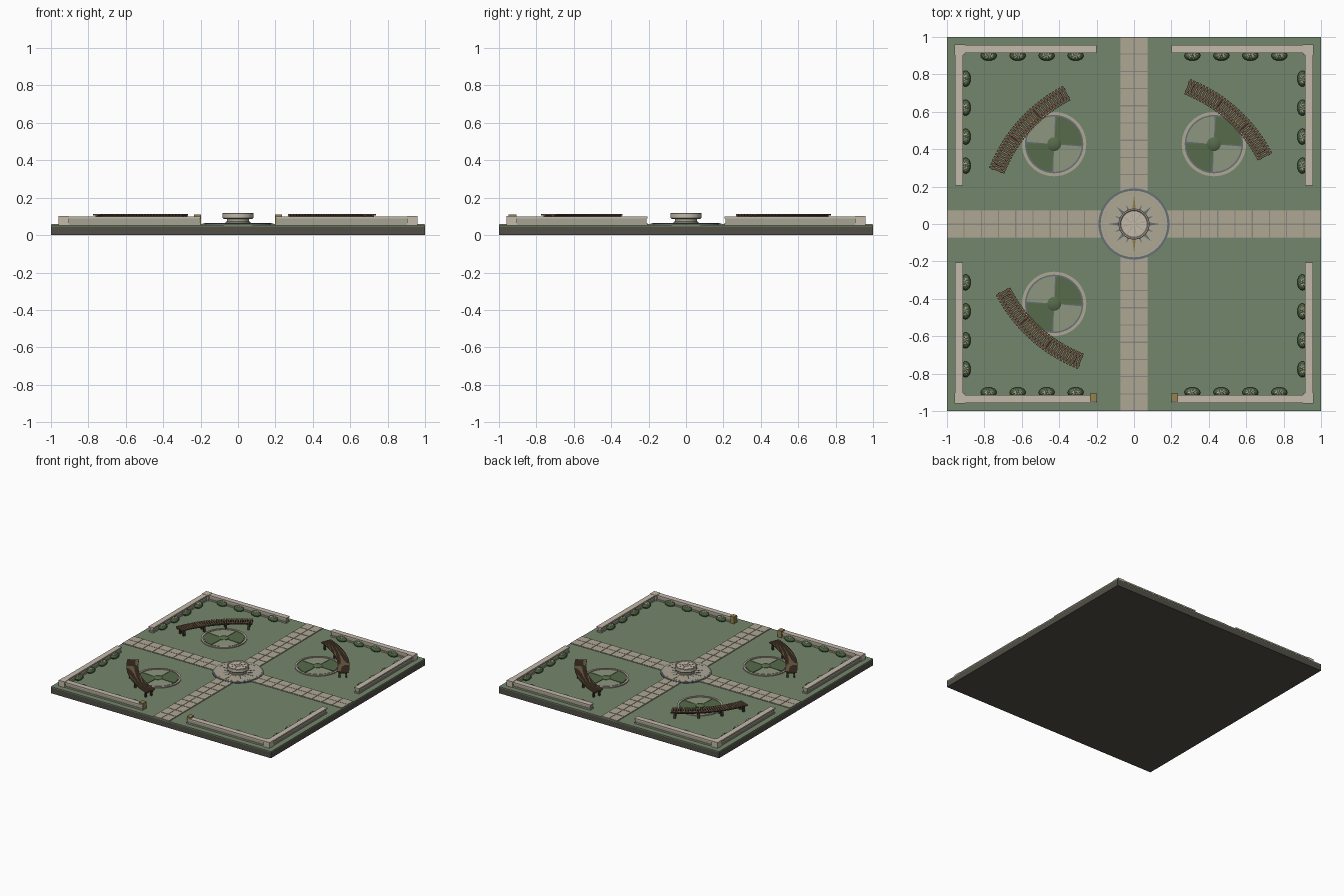
import bpy, bmesh, math
from mathutils import Matrix, Vector
from math import cos, sin, pi, radians

if "Cube" in bpy.data.objects:
    bpy.data.objects.remove(bpy.data.objects["Cube"])

COL = dict(base=(.085, .078, .062), grass=(.175, .24, .15), joint=(.25, .25, .21), stone=(.43, .39, .30),
           cap=(.55, .49, .40), wall=(.38, .37, .29), wood=(.15, .095, .055), dark_wood=(.05, .035, .025),
           leaf=(.06, .11, .045), hedge=(.093, .147, .069), pale=(.27, .31, .215), slate=(.13, .16, .18),
           gold=(.30, .23, .08), petal=(.50, .50, .38))
MAT = {}
for k, c in COL.items():
    MAT[k] = bpy.data.materials.new(k)
    MAT[k].diffuse_color = (*c, 1)


def finish(name, bm, mat, smooth=False):
    bmesh.ops.recalc_face_normals(bm, faces=bm.faces)
    me = bpy.data.meshes.new(name)
    bm.to_mesh(me)
    bm.free()
    me.materials.append(MAT[mat])
    ob = bpy.data.objects.new(name, me)
    bpy.context.collection.objects.link(ob)
    if smooth:
        bpy.ops.object.select_all(action='DESELECT')
        ob.select_set(True)
        bpy.context.view_layer.objects.active = ob
        bpy.ops.object.shade_smooth_by_angle(angle=radians(35))
    return ob


def box(bm, x0, x1, y0, y1, z0, z1, rot=0):
    m = (Matrix.Rotation(rot, 4, 'Z') @ Matrix.Translation(((x0 + x1) / 2, (y0 + y1) / 2, (z0 + z1) / 2))
         @ Matrix.Diagonal((abs(x1 - x0), abs(y1 - y0), z1 - z0, 1)))
    bmesh.ops.create_cube(bm, size=1, matrix=m)


def prism(bm, pts, z0, z1):
    lo = [bm.verts.new((x, y, z0)) for x, y in pts]
    hi = [bm.verts.new((x, y, z1)) for x, y in pts]
    n = len(pts)
    bm.faces.new(lo[::-1])
    bm.faces.new(hi)
    for i in range(n):
        bm.faces.new((lo[i], lo[(i + 1) % n], hi[(i + 1) % n], hi[i]))


def sector(bm, c, r0, r1, a0, a1, z0, z1, n=16):
    A = [a0 + (a1 - a0) * i / n for i in range(n + 1)]
    pts = [(c[0] + r1 * cos(a), c[1] + r1 * sin(a)) for a in A]
    pts += [(c[0] + r0 * cos(a), c[1] + r0 * sin(a)) for a in reversed(A)]
    prism(bm, pts, z0, z1)


def lathe(bm, prof, c=(0, 0), n=48):
    vs = [bm.verts.new((c[0] + r, c[1], z)) for r, z in prof]
    es = [bm.edges.new(p) for p in zip(vs, vs[1:])]
    bmesh.ops.spin(bm, geom=vs + es, cent=(c[0], c[1], 0), axis=(0, 0, 1), angle=2 * pi, steps=n)
    bmesh.ops.remove_doubles(bm, verts=bm.verts, dist=1e-5)


# Base slab and lawn
bm = bmesh.new(); box(bm, -1, 1, -1, 1, 0, .047); finish("base_slab", bm, 'base')
bm = bmesh.new(); box(bm, -1, 1, -1, 1, .047, .055); finish("lawn", bm, 'grass')

# Four path arms with paving slabs
bed, tiles = bmesh.new(), bmesh.new()
for q in range(4):
    rot = q * pi / 2
    box(bed, .15, 1, -.075, .075, .053, .0575, rot)
    step = .092
    for i in range(9):
        x0, x1 = 1 - (i + 1) * step + .003, 1 - i * step - .003
        for s in (-1, 1):
            box(tiles, x0, x1, s * .0015, s * .072, .056, .06, rot)
finish("path_bed", bed, 'joint')
finish("path_slabs", tiles, 'stone')

# Central round plaza
bm = bmesh.new(); lathe(bm, [(0, .05), (.19, .05), (.19, .062), (0, .062)], n=64)
finish("plaza_edge", bm, 'slate', True)
bm = bmesh.new(); lathe(bm, [(0, .06), (.178, .06), (.178, .064), (0, .064)], n=64)
finish("plaza_floor", bm, 'stone', True)
bm = bmesh.new(); lathe(bm, [(.160, .063), (.164, .063), (.164, .0648), (.160, .0648), (.160, .063)], n=64)
finish("plaza_inlay_ring", bm, 'wall')

# Compass star inlay
rays = {'gold': bmesh.new(), 'slate': bmesh.new()}
for i in range(16):
    a = i * pi / 8
    L = .16 if i % 8 == 4 else .14 if i % 4 == 0 else .13 if i % 2 == 0 else .11
    w = .13 if i % 2 == 0 else .09
    pts = [(L * cos(a), L * sin(a)), (.075 * cos(a + w), .075 * sin(a + w)), (.05 * cos(a), .05 * sin(a)),
           (.075 * cos(a - w), .075 * sin(a - w))]
    prism(rays['gold' if i % 8 == 4 else 'slate'], pts, .063, .0655)
for k, b in rays.items():
    finish("star_rays_" + k, b, k)

# Pedestal with a shallow dished top
bm = bmesh.new(); lathe(bm, [(0, .06), (.066, .06), (.066, .07), (.060, .074), (.060, .088), (0, .088)])
finish("pedestal_stem", bm, 'wall', True)
bm = bmesh.new()
lathe(bm, [(0, .085), (.075, .085), (.083, .092), (.083, .116), (.080, .119), (.074, .119), (.070, .114), (0, .114)])
finish("pedestal_bowl", bm, 'cap', True)
bm = bmesh.new()
for i in range(8):
    box(bm, .012, .066, -.0015, .0015, .112, .1155, i * pi / 4 + .2)
finish("pedestal_spokes", bm, 'wall')

# Corner walls: plinth, body, coping and piers
parts = {k: bmesh.new() for k in ('plinth', 'body', 'coping', 'pier')}
for sx in (-1, 1):
    for sy in (-1, 1):
        for key, o, i, z0, z1 in (('plinth', .955, .914, .053, .066), ('body', .95, .92, .06, .09),
                                  ('coping', .957, .913, .089, .1)):
            e = .2 + (.957 - o)
            box(parts[key], sx * e, sx * o, sy * i, sy * o, z0, z1)
            box(parts[key], sx * i, sx * o, sy * (e + .005), sy * i, z0, z1)
        box(parts['pier'], sx * .904, sx * .959, sy * .904, sy * .959, .053, .102)
for k, m in (('plinth', 'wall'), ('body', 'wall'), ('coping', 'cap'), ('pier', 'cap')):
    finish("wall_" + k, parts[k], m)

# Gate posts at the front entrance
bm = bmesh.new()
for s in (-1, 1):
    box(bm, s * .198, s * .234, -.948, -.905, .053, .111)
finish("gate_posts", bm, 'gold')

# Shrubs with pale petals along the inside of every wall
shrubs, petals = bmesh.new(), bmesh.new()
for q in range(4):
    R = Matrix.Rotation(q * pi / 2, 4, 'Z')
    for s in (-1, 1):
        for k, t in enumerate((.312, .467, .622, .777)):
            T = R @ Matrix.Translation((s * t, .9, .07))
            bmesh.ops.create_uvsphere(shrubs, u_segments=16, v_segments=8, radius=1,
                                      matrix=T @ Matrix.Diagonal((.043, .027, .021, 1)))
            for j in range(8):
                a = j * pi / 4 + .2
                M = (T @ Matrix.Translation((.02 * cos(a), .011 * sin(a), .018))
                     @ Matrix.Rotation(a, 4, 'Z') @ Matrix.Rotation(.25, 4, 'Y')
                     @ Matrix.Diagonal((.013, .004, .003, 1)))
                bmesh.ops.create_icosphere(petals, subdivisions=1, radius=1, matrix=M)
finish("shrubs", shrubs, 'leaf', True)
finish("shrub_petals", petals, 'petal')

# Three quadrants carry a round bed and a curved slatted bench
for n, (sx, sy, mid) in enumerate(((-1, 1, 138), (1, 1, 48), (-1, -1, 228))):
    c = (sx * .427, sy * .427)
    bm = bmesh.new()
    lathe(bm, [(.156, .053), (.172, .053), (.172, .063), (.156, .063), (.156, .053)], c)
    finish(f"bed_kerb_{n}", bm, 'stone', True)
    bm = bmesh.new(); lathe(bm, [(0, .053), (.157, .053), (.157, .057), (0, .057)], c)
    finish(f"bed_soil_{n}", bm, 'slate')
    quads = (bmesh.new(), bmesh.new())
    for i in range(4):
        a = i * pi / 2 - .06
        sector(quads[i % 2], c, .02, .148, a + .03, a + pi / 2 - .03, .055, .061)
    finish(f"bed_hedge_{n}", quads[0], 'hedge')
    finish(f"bed_flowers_{n}", quads[1], 'pale')
    bm = bmesh.new()
    lathe(bm, [(0, .055), (.037, .055), (.037, .064), (.028, .070), (0, .072)], c, 24)
    finish(f"bed_centre_{n}", bm, 'hedge', True)

    # Bench: radial slats over two curved rails on legs
    slats, frame = bmesh.new(), bmesh.new()
    a0, a1 = radians(mid - 21), radians(mid + 21)
    for i in range(32):
        box(slats, .743, .831, -.0062, .0062, .105, .113, a0 + (a1 - a0) * (i + .5) / 32)
    for r in (.757, .805):
        sector(frame, (0, 0), r, r + .012, a0, a1, .096, .106, 24)
    for t in (.05, .35, .65, .95):
        a = a0 + (a1 - a0) * t
        box(frame, .755, .767, -.008, .008, .053, .1, a)
        box(frame, .805, .817, -.008, .008, .053, .1, a)
        box(frame, .755, .817, -.006, .006, .088, .097, a)
    finish(f"bench_slats_{n}", slats, 'wood')
    finish(f"bench_frame_{n}", frame, 'dark_wood')

for m in bpy.data.materials:
    if m.users and not m.is_grease_pencil:
        m.use_nodes = True
        m.node_tree.nodes["Principled BSDF"].inputs["Base Color"].default_value = m.diffuse_color
